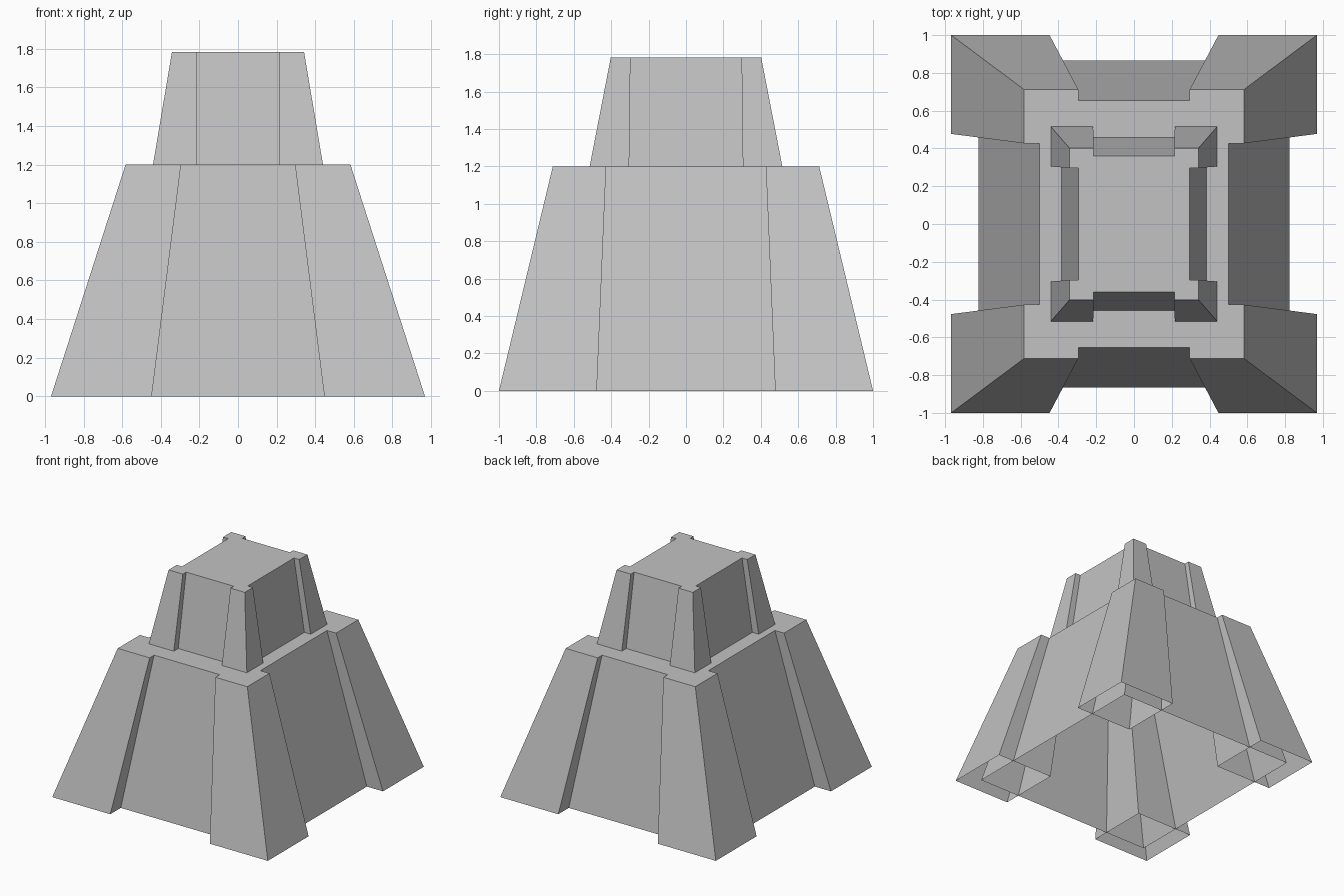
import bpy
import bmesh

cube = bpy.data.objects.get("Cube")
if cube:
    bpy.data.objects.remove(cube, do_unlink=True)

stone = bpy.data.materials.new("grey stone")
stone.use_nodes = True
GREY = (0.54, 0.54, 0.54, 1)
stone.diffuse_color = GREY
stone.node_tree.nodes["Principled BSDF"].inputs["Base Color"].default_value = GREY


def tapered_shell(name, z0, z1, base, top):
    """Four sloping walls and a roof, open underneath; rectangles are (x0, x1, y0, y1)."""
    bm = bmesh.new()
    rings = []
    for z, (x0, x1, y0, y1) in ((z0, base), (z1, top)):
        corners = ((x0, y0), (x1, y0), (x1, y1), (x0, y1))
        rings.append([bm.verts.new((x, y, z)) for x, y in corners])
    low, high = rings
    for i in range(4):
        j = (i + 1) % 4
        bm.faces.new((low[i], low[j], high[j], high[i]))
    bm.faces.new(high)
    mesh = bpy.data.meshes.new(name)
    bm.to_mesh(mesh)
    bm.free()
    mesh.materials.append(stone)
    obj = bpy.data.objects.new(name, mesh)
    bpy.context.collection.objects.link(obj)
    return obj


def centred(x, y):
    return (-x, x, -y, y)


def at_corner(rect, sx, sy):
    x0, x1, y0, y1 = rect
    return (*sorted((sx * x0, sx * x1)), *sorted((sy * y0, sy * y1)))


def tier(name, z0, z1, core, buttress):
    """A tapered core with a buttress on each corner."""
    tapered_shell(name + "_core", z0, z1, centred(*core[0]), centred(*core[1]))
    for sy, depth in ((-1, "front"), (1, "back")):
        for sx, side in ((1, "left"), (-1, "right")):
            tapered_shell(f"{name}_buttress_{depth}_{side}", z0, z1,
                          at_corner(buttress[0], sx, sy),
                          at_corner(buttress[1], sx, sy))


# Wide lower tier
tier("lower", 0, 1.2,
     core=((0.823, 0.865), (0.5, 0.655)),
     buttress=((0.447, 0.968, 0.477, 1.0), (0.295, 0.582, 0.427, 0.712)))

# Small upper tier
tier("upper", 1.2, 1.783,
     core=((0.383, 0.458), (0.295, 0.36)),
     buttress=((0.216, 0.44, 0.304, 0.515), (0.214, 0.342, 0.297, 0.402)))
